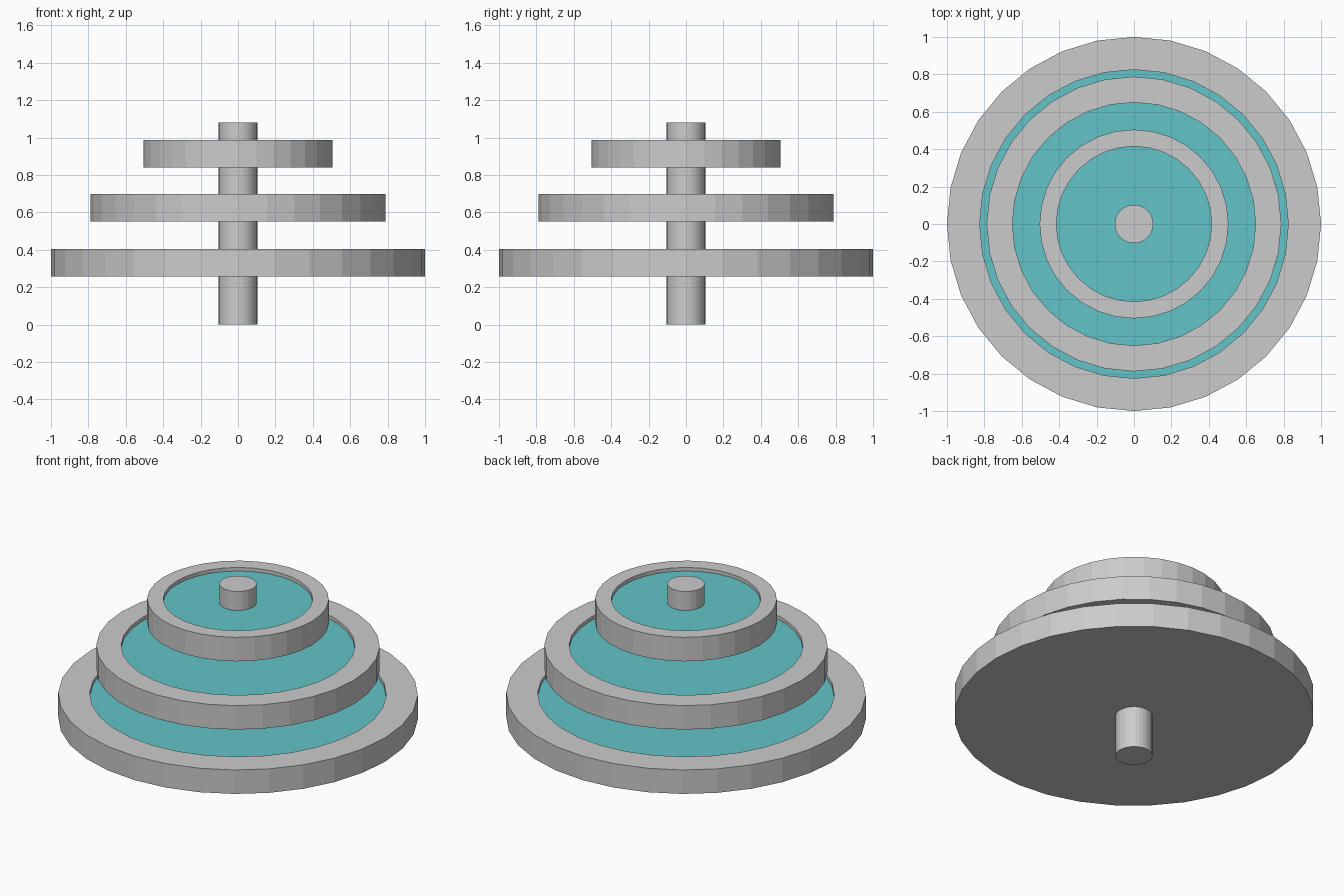
import bpy
import bmesh
from math import cos, sin, tau

if "Cube" in bpy.data.objects:
    bpy.data.objects.remove(bpy.data.objects["Cube"])

SIDES = 32


def ring(bm, r, z):
    return [bm.verts.new((r * cos(tau * i / SIDES), r * sin(tau * i / SIDES), z))
            for i in range(SIDES)]


def lathe(name, profile, material=None):
    """Closed solid from (radius, z) rings; first and last rings are capped."""
    bm = bmesh.new()
    rings = [ring(bm, r, z) for r, z in profile]
    for a, b in zip(rings, rings[1:]):
        for i in range(SIDES):
            j = (i + 1) % SIDES
            bm.faces.new((a[i], a[j], b[j], b[i]))
    bm.faces.new(rings[0][::-1])
    bm.faces.new(rings[-1])
    bmesh.ops.recalc_face_normals(bm, faces=bm.faces)
    mesh = bpy.data.meshes.new(name)
    bm.to_mesh(mesh)
    bm.free()
    obj = bpy.data.objects.new(name, mesh)
    bpy.context.collection.objects.link(obj)
    if material:
        mesh.materials.append(material)
    return obj


water = bpy.data.materials.new("water")
water.diffuse_color = (0.12, 0.55, 0.58, 1)
water.use_nodes = True
water.node_tree.nodes["Principled BSDF"].inputs["Base Color"].default_value = water.diffuse_color

# Central column through all tiers
lathe("column", [(0.103, 0), (0.103, 1.08)])

# Three basins (outer radius, inner radius, bottom, top), each holding water
tiers = {
    "lower": (1.0, 0.825, 0.256, 0.403),
    "middle": (0.788, 0.65, 0.552, 0.699),
    "upper": (0.505, 0.415, 0.839, 0.986),
}
for tier, (outer, inner, z0, z1) in tiers.items():
    floor, level = z1 - 0.06, z1 - 0.022
    lathe(tier + "_basin", [(outer, z0), (outer, z1), (inner, z1), (inner, floor)])
    lathe(tier + "_water", [(inner, floor + 0.005), (inner, level)], water)
